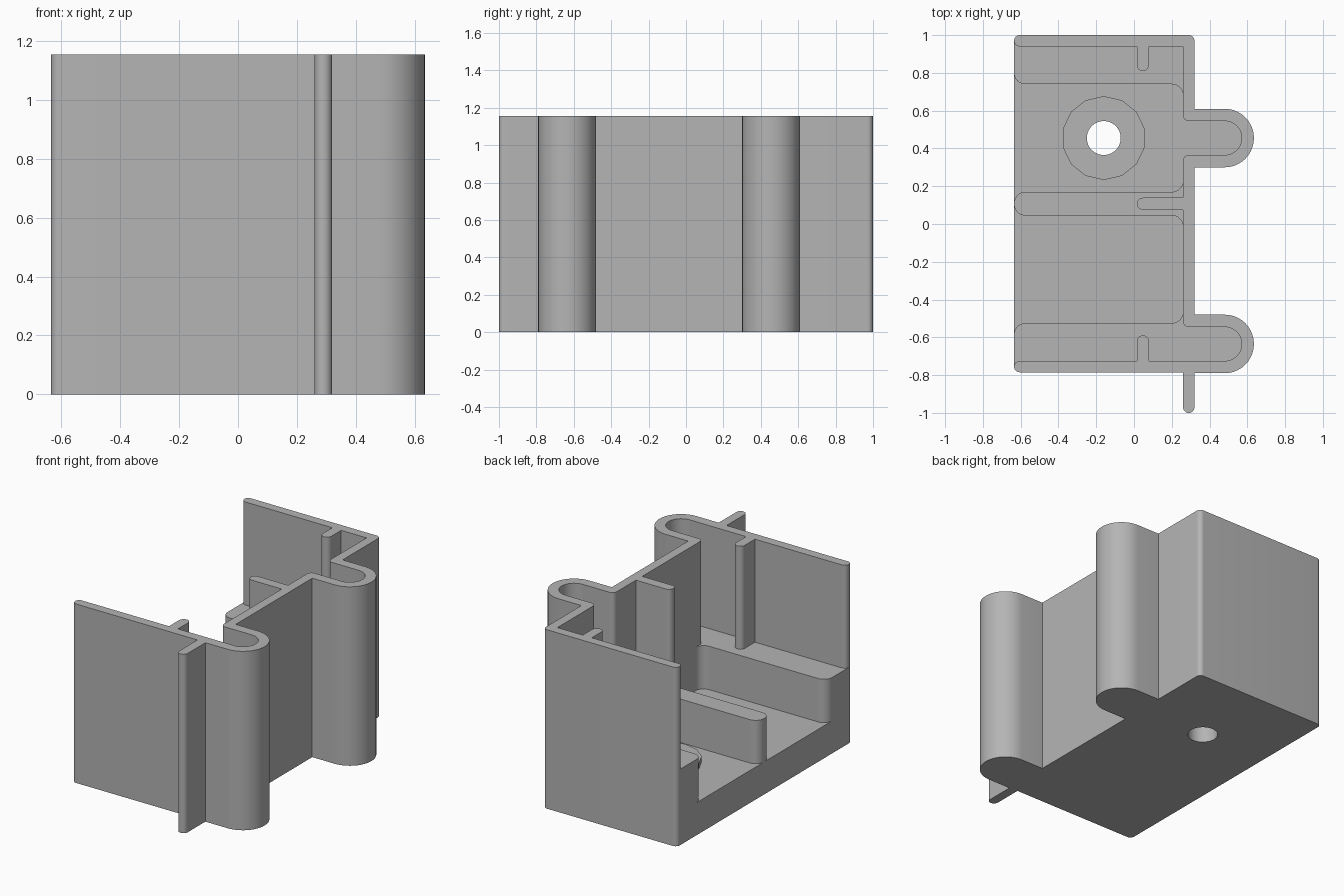
import bpy, bmesh, math
from mathutils import Vector

cube = bpy.data.objects.get("Cube")
if cube:
    bpy.data.objects.remove(cube, do_unlink=True)

H, FLOOR, LEDGE = 1.155, 0.21, 0.49      # overall, floor and ledge heights
LEFT, IN, OUT = -0.635, 0.26, 0.32       # open end, inner and outer wall faces
BUMPS = (0.455, -0.635)                  # centre lines of the two round bumps

grey = bpy.data.materials.new("plain grey")
grey.use_nodes = True
grey.diffuse_color = (0.46, 0.46, 0.46, 1)
grey.node_tree.nodes["Principled BSDF"].inputs["Base Color"].default_value = grey.diffuse_color


def rounded(points, steps=10):
    """Turn (x, y, radius) corners into a path with arcs."""
    path = []
    for i, p in enumerate(points):
        c = Vector(p[:2])
        r = p[2] if len(p) > 2 else 0
        if not r:
            path.append(c)
            continue
        a = (Vector(points[i - 1][:2]) - c).normalized()
        b = (Vector(points[(i + 1) % len(points)][:2]) - c).normalized()
        half = a.angle(b) / 2
        centre = c + (a + b).normalized() * r / math.sin(half)
        start = c + a * r / math.tan(half) - centre
        end = c + b * r / math.tan(half) - centre
        for k in range(steps + 1):
            t = k / steps * math.pi / 2
            path.append(centre + start * math.cos(t) + end * math.sin(t))
    clean = []
    for v in path:
        if not clean or (v - clean[-1]).length > 1e-5:
            clean.append(v)
    return clean


def prism(name, path, z0, z1):
    bm = bmesh.new()
    face = bm.faces.new([bm.verts.new((v[0], v[1], z0)) for v in path])
    top = bmesh.ops.extrude_face_region(bm, geom=[face])["geom"]
    bmesh.ops.translate(bm, vec=(0, 0, z1 - z0),
                        verts=[g for g in top if isinstance(g, bmesh.types.BMVert)])
    bmesh.ops.recalc_face_normals(bm, faces=bm.faces)
    mesh = bpy.data.meshes.new(name)
    bm.to_mesh(mesh)
    bm.free()
    mesh.materials.append(grey)
    obj = bpy.data.objects.new(name, mesh)
    bpy.context.collection.objects.link(obj)
    return obj


def circle(x, y, r, n):
    return [(x + r * math.cos(2 * math.pi * (i + 0.5) / n),
             y + r * math.sin(2 * math.pi * (i + 0.5) / n)) for i in range(n)]


def cut(obj, cutter):
    mod = obj.modifiers.new("cut", "BOOLEAN")
    mod.operation, mod.solver, mod.object = "DIFFERENCE", "EXACT", cutter
    bpy.context.view_layer.objects.active = obj
    bpy.ops.object.modifier_apply(modifier=mod.name)


def bump(y, wall, half, tip, fillet=0):
    """Corners of a round-ended bump, from its back side to its front side."""
    return [(wall, y + half, fillet), (tip, y + half, half),
            (tip, y - half, half), (wall, y - half, fillet)]


# Body: outer outline with two bumps and the front fin
outline = ([(LEFT, 1, 0.03), (OUT, 1, 0.03)] + bump(BUMPS[0], OUT, 0.155, -LEFT)
           + bump(BUMPS[1], OUT, 0.155, -LEFT)
           + [(OUT, -1, 0.03), (IN, -1, 0.03), (IN, -0.785), (LEFT, -0.785, 0.03)])
body = prism("body", rounded(outline), 0, H)

# Cavity, open at one end, with a slot inside each bump
slot_b = bump(BUMPS[1], IN, 0.09, 0.57, 0.03)[:3]
cavity = ([(-0.8, 0.97), (LEFT, 0.97), (LEFT, 0.94, 0.03), (IN, 0.94)]
          + bump(BUMPS[0], IN, 0.09, 0.57, 0.03) + slot_b
          + [(LEFT, -0.725, 0.03), (LEFT, -0.755), (-0.8, -0.755)])
cavity_cutter = prism("cavity_cutter", rounded(cavity), FLOOR, H + 0.2)
cut(body, cavity_cutter)

# Raised boss and screw hole
boss = prism("screw_boss", circle(-0.16, 0.455, 0.222, 14), FLOOR, FLOOR + 0.035)
hole_cutter = prism("hole_cutter", circle(-0.16, 0.455, 0.09, 32), -0.2, 0.4)
for part in (body, boss):
    cut(part, hole_cutter)
for cutter in (cavity_cutter, hole_cutter):
    bpy.data.objects.remove(cutter, do_unlink=True)

# Low ledges and divider on the floor, filleted into the side wall
E = 0.29                                 # embedded inside the wall
back = [(LEFT, 0.97), (E, 0.97), (E, 0.68), (IN, 0.68), (IN, 0.74, 0.06), (LEFT, 0.74, 0.06)]
middle = [(LEFT, 0.17, 0.06), (IN, 0.17, 0.06), (IN, 0.23), (E, 0.23),
          (E, -0.015), (IN, -0.015), (IN, 0.045, 0.06), (LEFT, 0.045, 0.06)]
front = [(LEFT, -0.525, 0.06), (IN, -0.525, 0.06), (IN, -0.465), (E, -0.465),
         (E, -0.515), (0.6, -0.515, 0.12), (0.6, -0.755, 0.12), (LEFT, -0.755)]
parts = [body, boss]
for name, shape in (("back_ledge", back), ("floor_divider", middle), ("front_ledge", front)):
    parts.append(prism(name, rounded(shape), FLOOR, LEDGE))

# Full-height guide ribs with rounded tips
R = 0.032
ribs = {
    "back_rib": [(0.015, 0.94), (0.015, 0.81, R), (0.079, 0.81, R), (0.079, 0.94)],
    "front_rib": [(0.015, -0.725), (0.015, -0.59, R), (0.079, -0.59, R), (0.079, -0.725)],
    "middle_rib": [(IN, 0.139), (0.015, 0.139, R), (0.015, 0.075, R), (IN, 0.075)],
}
for name, shape in ribs.items():
    parts.append(prism(name, rounded(shape), LEDGE, H))

# Smooth curves, crisp edges
bpy.ops.object.select_all(action="DESELECT")
for obj in parts:
    obj.select_set(True)
bpy.context.view_layer.objects.active = body
bpy.ops.object.shade_smooth_by_angle(angle=math.radians(24))
